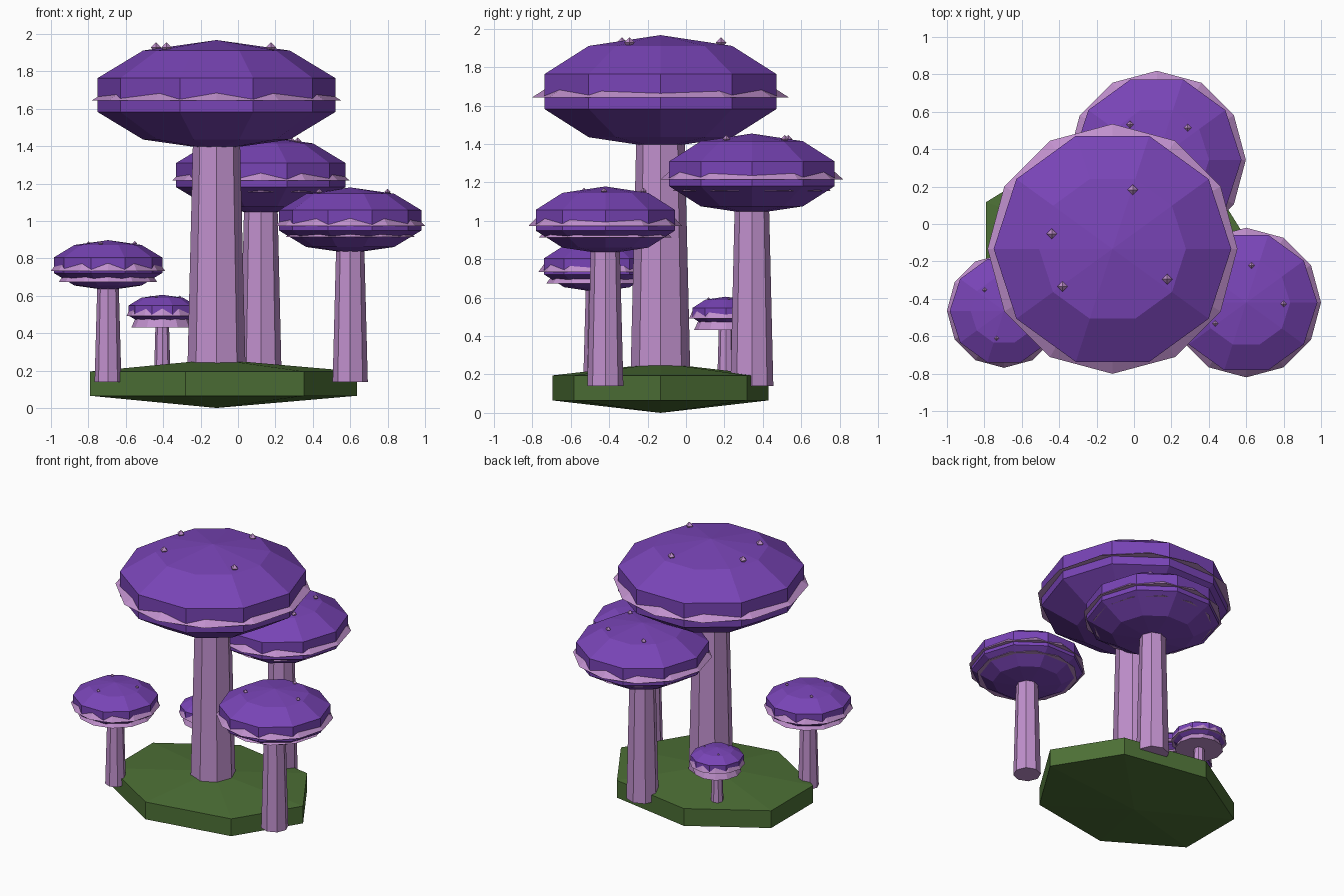
import bpy, bmesh
from math import sin, cos, pi, radians

if "Cube" in bpy.data.objects:
    bpy.data.objects.remove(bpy.data.objects["Cube"], do_unlink=True)


def material(name, rgb):
    m = bpy.data.materials.new(name)
    m.use_nodes = True
    m.diffuse_color = (*rgb, 1)
    bsdf = m.node_tree.nodes["Principled BSDF"]
    bsdf.inputs["Base Color"].default_value = (*rgb, 1)
    bsdf.inputs["Roughness"].default_value = 0.9
    return m


PURPLE = material("cap purple", (0.19, 0.058, 0.47))
PINK = material("stem pink", (0.53, 0.28, 0.61))
GREEN = material("moss green", (0.073, 0.16, 0.036))


def lathe(name, profile, sides, mat, loc, scale=(1, 1, 1)):
    """Turn an (r, z) profile about z, first corner on +x; flat faces."""
    bm = bmesh.new()
    rings = []
    for r, z in profile:
        if r < 1e-5:
            rings.append([bm.verts.new((0, 0, z))] * sides)
        else:
            rings.append([bm.verts.new((r * cos(2 * pi * i / sides), r * sin(2 * pi * i / sides), z))
                          for i in range(sides)])
    for a, b in zip(rings, rings[1:]):
        for i in range(sides):
            j = (i + 1) % sides
            quad = [a[i], a[j], b[j], b[i]]
            bm.faces.new(list(dict.fromkeys(quad)))
    for ring in (rings[0], rings[-1]):
        if ring[0] is not ring[1]:
            bm.faces.new(ring)
    for v in bm.verts:
        v.co = [c * s for c, s in zip(v.co, scale)]
    bmesh.ops.recalc_face_normals(bm, faces=bm.faces)
    me = bpy.data.meshes.new(name)
    bm.to_mesh(me)
    bm.free()
    me.materials.append(mat)
    ob = bpy.data.objects.new(name, me)
    ob.location = loc
    bpy.context.collection.objects.link(ob)
    return ob


def ball(bands):
    """Half-circle profile from bottom pole to top pole."""
    return [(sin(pi * k / bands), -cos(pi * k / bands)) for k in range(bands + 1)]


def mushroom(name, x, y, z, r, spot_angles):
    rz = r * 0.44
    foot = 0.14
    # tapered stem, ending inside the cap
    lathe(name + "_stem", [(0.235 * r, foot), (0.185 * r, z - 0.5 * rz)], 8, PINK, (x, y, 0))
    # faceted cap
    lathe(name + "_cap", ball(5), 10, PURPLE, (x, y, z), (r, r, rz))
    # two stacked flared gill skirts
    for i, (low, high) in enumerate(((1.0, 0.86), (0.865, 0.72))):
        mid = z - 0.06 * i
        lathe(f"{name}_gill_{i + 1}", [(low * r, mid - 0.03), (high * r, mid + 0.03)], 12, PINK, (x, y, 0))
    # small spots halfway out on the cap
    for i, a in enumerate(spot_angles):
        t = radians(a)
        lathe(f"{name}_spot_{i + 1}", ball(2), 4, PINK,
              (x + r / 2 * cos(t), y + r / 2 * sin(t), z + 0.866 * rz), (0.042 * r,) * 3)


# mossy ground mound
lathe("ground", ball(3), 7, GREEN, (-0.115, -0.133, 0.13), (0.866, 0.666, 0.13))

mushroom("main_mushroom", -0.115, -0.133, 1.673, 0.668, (71, 166, 217, 331))
mushroom("back_mushroom", 0.122, 0.343, 1.245, 0.476, (127, 46, 326))
mushroom("left_mushroom", 0.6, -0.42, 1.003, 0.4, (82, 358, 214))
mushroom("right_mushroom", -0.695, -0.464, 0.763, 0.305, (133, 255, 20))
mushroom("small_mushroom", -0.405, 0.207, 0.521, 0.191, (10, 130, 250))
